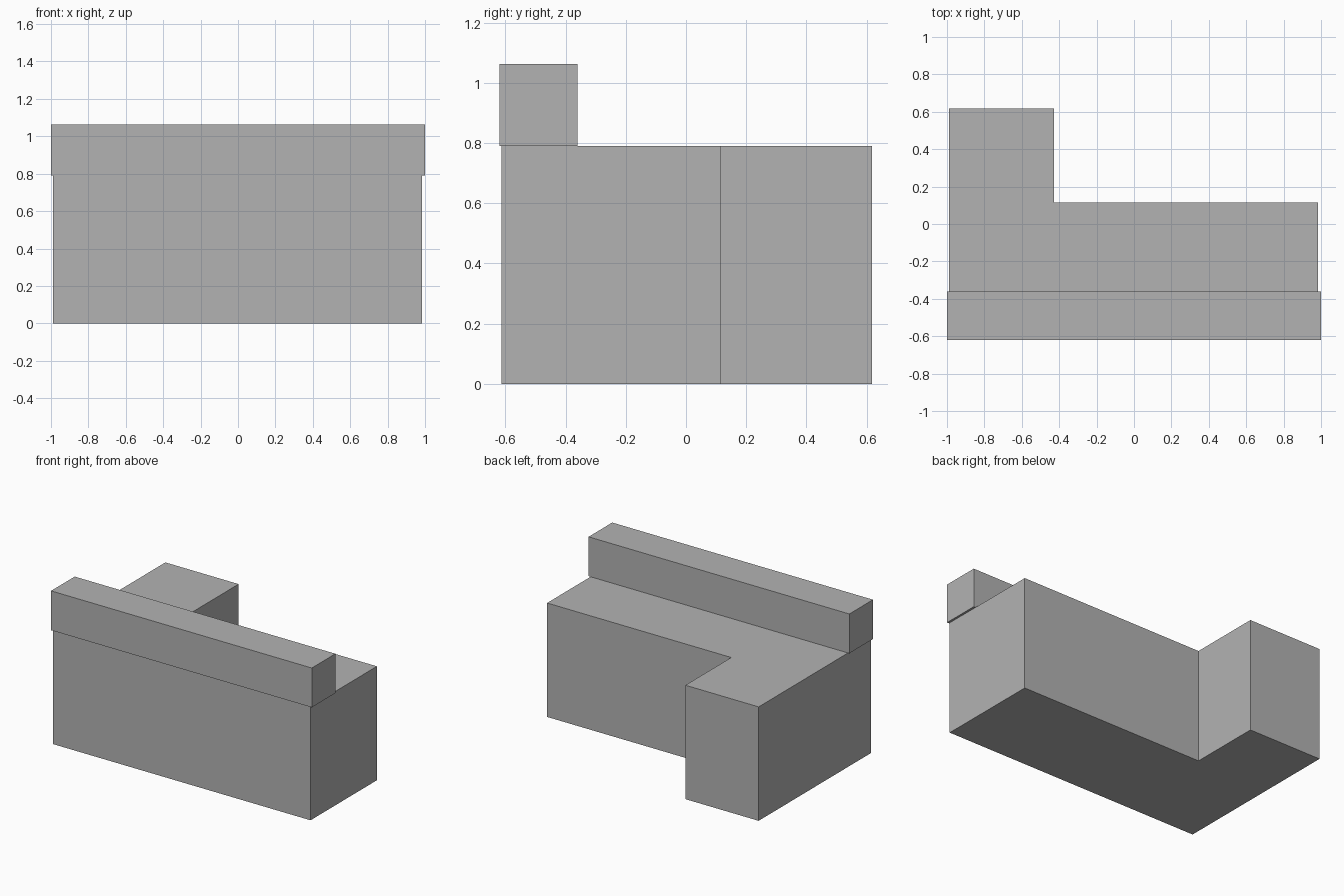
import bpy
import bmesh

cube = bpy.data.objects.get("Cube")
if cube:
    bpy.data.objects.remove(cube, do_unlink=True)

# One plain grey for everything
GREY = (0.45, 0.45, 0.45, 1)
grey = bpy.data.materials.new("plain grey")
grey.use_nodes = True
grey.diffuse_color = GREY
grey.node_tree.nodes["Principled BSDF"].inputs["Base Color"].default_value = GREY


def extrude_outline(name, outline, bottom, top):
    """Extrude a flat plan outline upwards into a closed solid."""
    bm = bmesh.new()
    base = bm.faces.new([bm.verts.new((x, y, bottom)) for x, y in outline])
    raised = bmesh.ops.extrude_face_region(bm, geom=[base], use_keep_orig=True)
    verts = [v for v in raised["geom"] if isinstance(v, bmesh.types.BMVert)]
    bmesh.ops.translate(bm, verts=verts, vec=(0, 0, top - bottom))
    bmesh.ops.recalc_face_normals(bm, faces=bm.faces)
    mesh = bpy.data.meshes.new(name)
    bm.to_mesh(mesh)
    bm.free()
    mesh.materials.append(grey)
    obj = bpy.data.objects.new(name, mesh)
    bpy.context.collection.objects.link(obj)
    return obj


# L-shaped counter body, with its short arm at the back on the right
right, left = -0.99, 0.985
front, inner, back = -0.612, 0.115, 0.618
arm = -0.428
counter_top = 0.79
extrude_outline("counter_body", [(right, front), (left, front), (left, inner),
                                 (arm, inner), (arm, back), (right, back)],
                0, counter_top)

# Raised bar along the front edge, slightly overhanging
extrude_outline("front_ledge", [(-1, -0.62), (1, -0.62), (1, -0.361), (-1, -0.361)],
                counter_top, 1.063)
